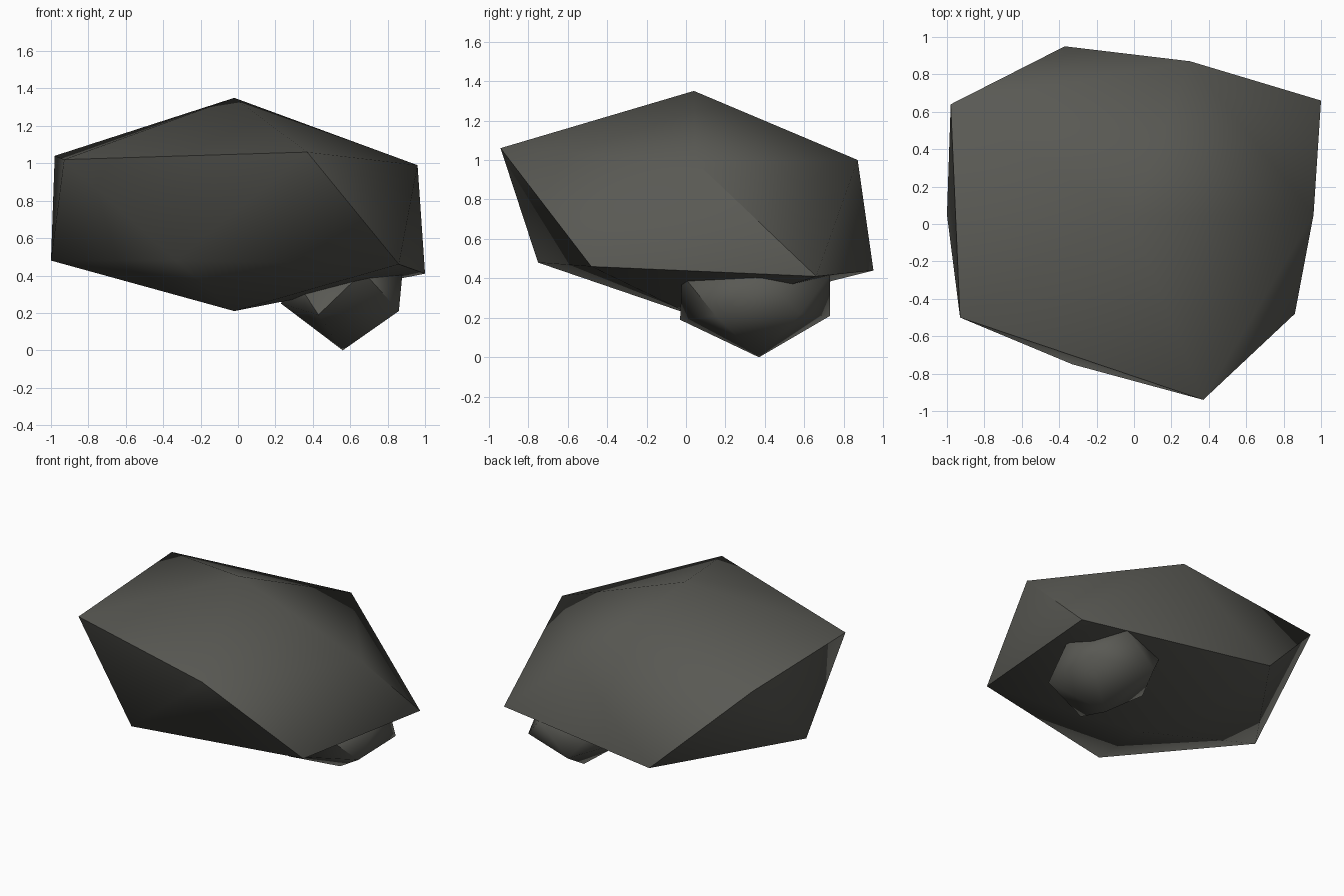
import bpy, bmesh, math

cube = bpy.data.objects.get("Cube")
if cube:
    bpy.data.objects.remove(cube, do_unlink=True)

# Dark olive grey stone
stone = bpy.data.materials.new("dark_stone")
stone.use_nodes = True
colour = (0.1, 0.1, 0.088, 1)
stone.diffuse_color = colour
bsdf = stone.node_tree.nodes["Principled BSDF"]
bsdf.inputs["Base Color"].default_value = colour
bsdf.inputs["Roughness"].default_value = 0.9


def rock(name, top, upper, lower, bottom):
    """Twenty-sided stone: two caps and a zigzag band between two rings."""
    bm = bmesh.new()
    t, b = bm.verts.new(top), bm.verts.new(bottom)
    up = [bm.verts.new(p) for p in upper]
    low = [bm.verts.new(p) for p in lower]
    n = len(up)
    for i in range(n):
        j = (i + 1) % n
        bm.faces.new((t, up[i], up[j]))
        bm.faces.new((up[i], low[i], up[j]))
        bm.faces.new((low[i], low[j], up[j]))
        bm.faces.new((b, low[j], low[i]))
    bmesh.ops.recalc_face_normals(bm, faces=bm.faces)
    mesh = bpy.data.meshes.new(name)
    bm.to_mesh(mesh)
    bm.free()
    mesh.materials.append(stone)
    obj = bpy.data.objects.new(name, mesh)
    bpy.context.collection.objects.link(obj)
    bpy.ops.object.select_all(action="DESELECT")
    obj.select_set(True)
    bpy.context.view_layer.objects.active = obj
    bpy.ops.object.shade_smooth_by_angle(angle=math.radians(56))


# Large boulder, rings run counter-clockwise from the left side
rock("large_rock",
     (-0.02, 0.04, 1.35),
     [(0.96, 0.05, 0.99), (0.3, 0.87, 1.0), (-0.98, 0.64, 1.04),
      (-0.93, -0.5, 1.02), (0.37, -0.94, 1.06)],
     [(1.0, 0.66, 0.41), (-0.37, 0.95, 0.44), (-1.0, 0.05, 0.48),
      (-0.33, -0.75, 0.48), (0.86, -0.48, 0.46)],
     (-0.02, 0.04, 0.21))

# Small stone half sunk into the underside
rock("small_rock",
     (0.56, 0.36, 0.58),
     [(0.88, 0.37, 0.42), (0.67, 0.73, 0.42), (0.28, 0.6, 0.42),
      (0.28, 0.14, 0.42), (0.67, -0.02, 0.42)],
     [(0.86, 0.58, 0.22), (0.44, 0.73, 0.21), (0.23, 0.36, 0.25),
      (0.43, -0.03, 0.19), (0.86, 0.15, 0.21)],
     (0.56, 0.37, 0.0))
